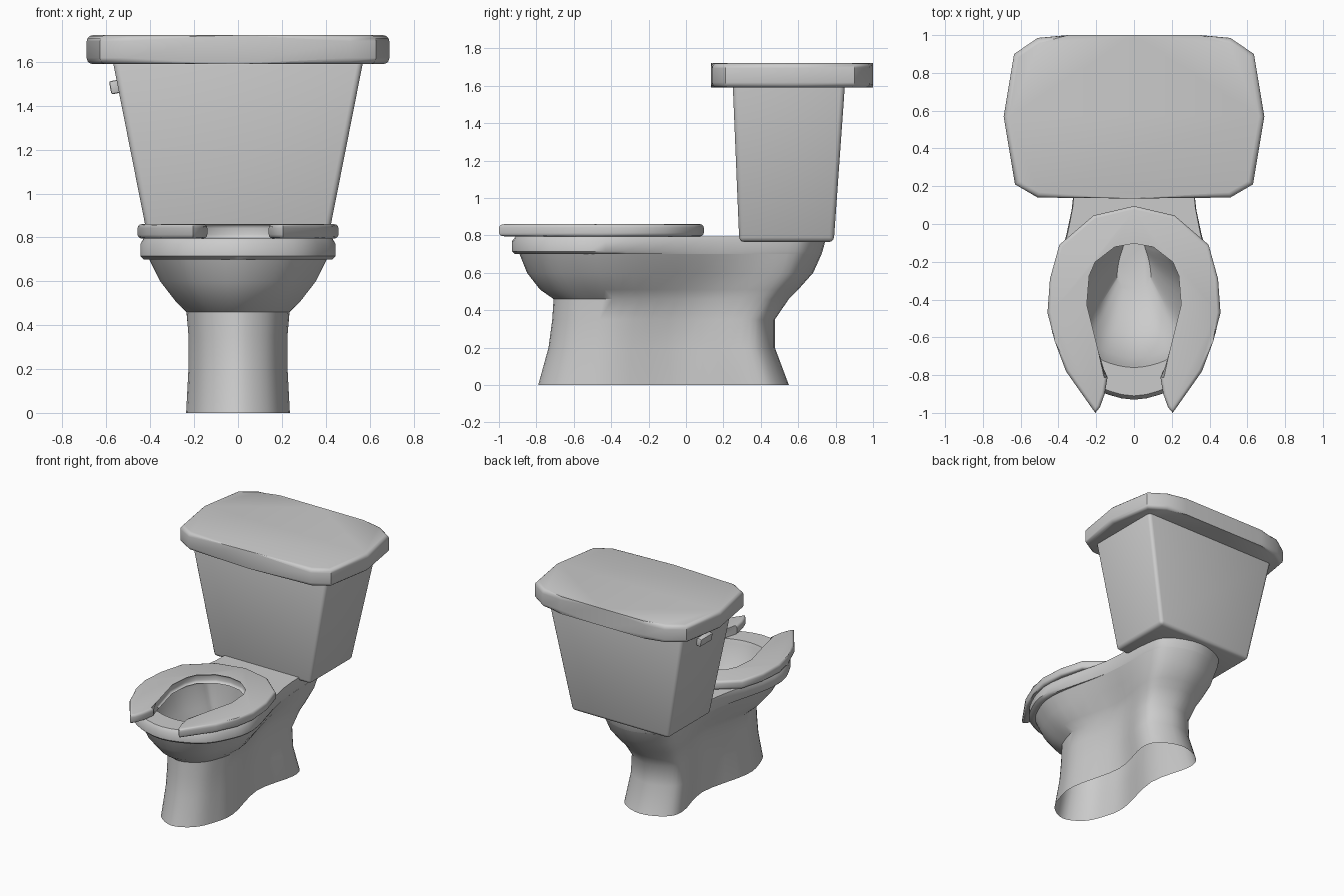
import bpy, bmesh, math
from mathutils import Vector

if "Cube" in bpy.data.objects:
    bpy.data.objects.remove(bpy.data.objects["Cube"])


def finish(name, bm, angle=35):
    bmesh.ops.recalc_face_normals(bm, faces=bm.faces[:])
    me = bpy.data.meshes.new(name)
    bm.to_mesh(me)
    bm.free()
    ob = bpy.data.objects.new(name, me)
    bpy.context.collection.objects.link(ob)
    bpy.ops.object.select_all(action='DESELECT')
    ob.select_set(True)
    bpy.context.view_layer.objects.active = ob
    bpy.ops.object.shade_smooth_by_angle(angle=math.radians(angle))
    return ob


def loft(bm, rings):
    """Skin a list of equally long closed point rings."""
    vs = [[bm.verts.new(p) for p in r] for r in rings]
    n = len(vs[0])
    for a, b in zip(vs, vs[1:]):
        for i in range(n):
            j = (i + 1) % n
            bm.faces.new((a[i], a[j], b[j], b[i]))
    return vs


def mirror_outline(half):
    """Close a half outline (x >= 0, front to back) across x = 0."""
    return half + [(-x, y) for x, y in reversed(half) if x > 1e-6]


def slab(name, outline, z0, z1, bevel):
    """Flat plate with rounded top and bottom edges."""
    bm = bmesh.new()
    vs = loft(bm, [[(x, y, z) for x, y in outline] for z in (z0, z1)])
    for r in vs:
        bm.faces.new(r)
    rims = [e for e in bm.edges if abs(e.verts[0].co.z - e.verts[1].co.z) < 1e-5]
    bmesh.ops.bevel(bm, geom=rims, offset=bevel, segments=3, profile=0.5, affect='EDGES')
    return finish(name, bm)


def section(z, yf, yb, wf, wm, wb, steps=4):
    """Smooth pedestal cross-section: front, waist and back half-widths."""
    L = yb - yf
    half = [(0, 0), (.57 * wf, .05), (.87 * wf, .15), (wf, .3), (wm, .6),
            (wb, .85), (.78 * wb, .95), (0, 1)]
    pts = [Vector((x, yf + f * L, z)) for x, f in mirror_outline(half)]
    n, out = len(pts), []
    for i in range(n):
        a, b, c, d = (pts[(i + k) % n] for k in (-1, 0, 1, 2))
        for s in range(steps):
            t = s / steps
            out.append(.5 * (2 * b + (c - a) * t + (2 * a - 5 * b + 4 * c - d) * t * t
                             + (3 * b - a - 3 * c + d) * t ** 3))
    return out


# Pedestal, rim, deck and bowl interior as one skin, open underneath
levels = [
    (0, -.79, .55, .235, .15, .22),
    (.2, -.735, .475, .225, .15, .21),
    (.35, -.715, .475, .225, .155, .20),
    (.46, -.708, .55, .235, .18, .22),
    (.51, -.78, .60, .285, .20, .24),
    (.60, -.85, .68, .355, .26, .27),
    (.70, -.89, .725, .405, .315, .29),
    (.70, -.915, .725, .43, .317, .29),
    (.715, -.93, .73, .445, .322, .295),
    (.77, -.93, .745, .445, .33, .30),
    (.795, -.91, .745, .43, .325, .30),
    (.795, -.76, -.06, .28, .275, .20),
    (.77, -.75, -.06, .28, .275, .20),
    (.62, -.71, -.07, .25, .23, .16),
    (.48, -.58, -.08, .18, .16, .11),
    (.36, -.36, -.09, .09, .08, .06),
]
bm = bmesh.new()
bm.faces.new(loft(bm, [section(*l) for l in levels])[-1])
finish("pedestal_and_bowl", bm, 45)

# Open-front seat
seat_half = [(.155, -.90), (.18, -.97), (.205, -1.0), (.36, -.78), (.42, -.62),
             (.458, -.47), (.445, -.29), (.395, -.11), (.215, .045), (0, .095)]
seat_inner = [(0, -.085), (.11, -.105), (.22, -.19), (.255, -.27), (.268, -.43),
              (.205, -.68), (.14, -.81)]
bm = bmesh.new()
right = seat_inner + seat_half
left = [(-x, y) for x, y in reversed(right[1:-1])]
bm.free()
# the two arcs meet at the back centre, so walk outer right, outer left, inner left, inner right
outer = mirror_outline(seat_half)
inner = [(-x, y) for x, y in reversed(seat_inner)] + seat_inner[1:]
slab("seat", outer + inner, .795, .86, .018)

# Tapered tank
bm = bmesh.new()
tank = loft(bm, [[(-w, f, z), (w, f, z), (w, b, z), (-w, b, z)]
                 for w, f, b, z in ((.405, .285, .79, .765), (.572, .25, .85, 1.61))])
for r in tank:
    bm.faces.new(r)
bmesh.ops.bevel(bm, geom=bm.edges[:], offset=.025, segments=3, profile=.5, affect='EDGES')
finish("tank", bm)

# Tank lid
lid_half = [(0, .135), (.51, .14), (.63, .21), (.69, .57), (.635, .90),
            (.51, .985), (.35, 1.0), (0, 1.0)]
slab("tank_lid", mirror_outline(lid_half), 1.59, 1.722, .028)

# Flush handle on the left side of the tank
bm = bmesh.new()
bmesh.ops.create_cube(bm, size=1)
bmesh.ops.scale(bm, vec=(.04, .14, .06), verts=bm.verts)
bmesh.ops.bevel(bm, geom=bm.edges[:], offset=.008, segments=2, profile=.5, affect='EDGES')
handle = finish("flush_handle", bm)
handle.location = (-.563, .585, 1.485)
handle.rotation_euler = (0, math.radians(-11), 0)
